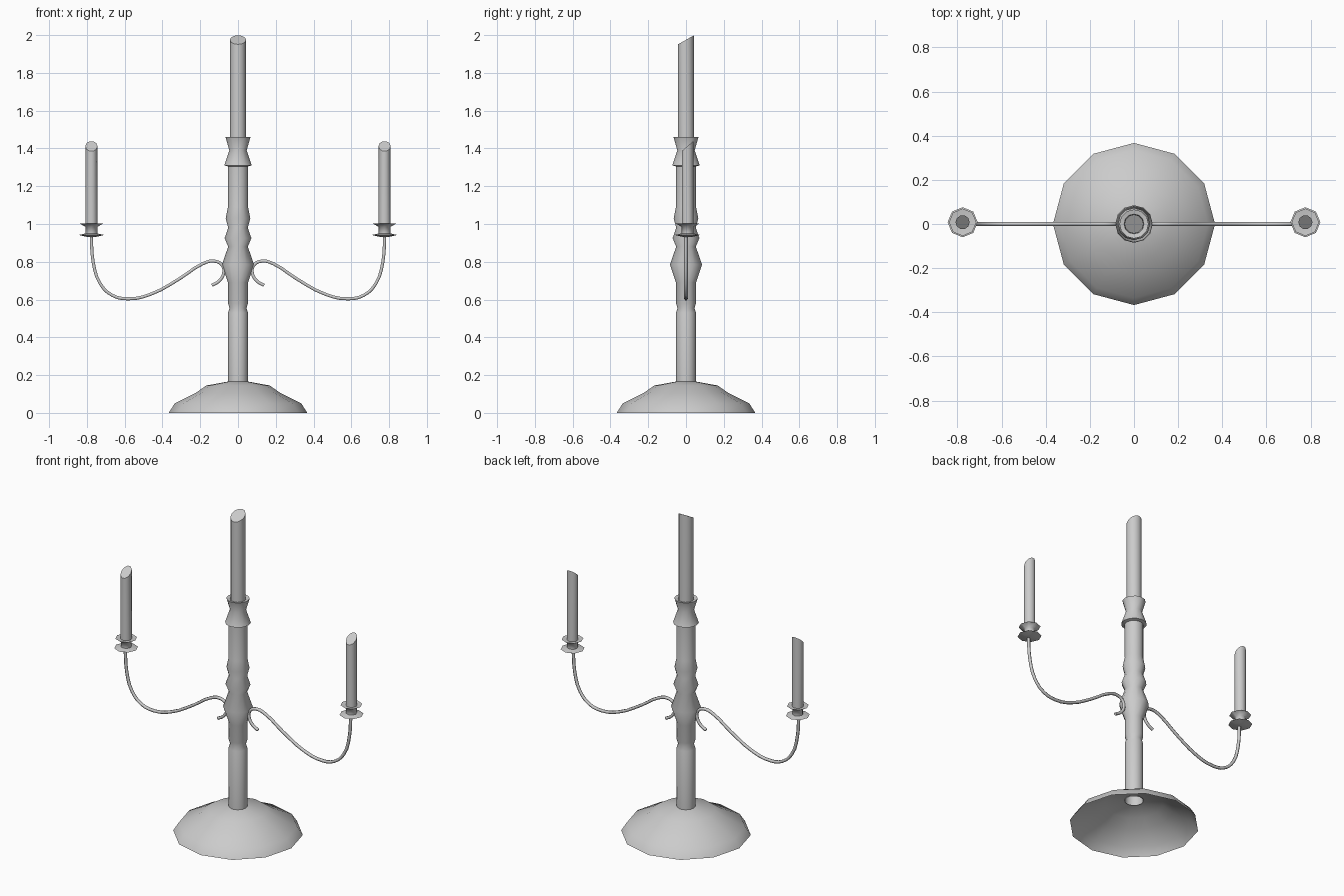
import bpy, bmesh, math

if "Cube" in bpy.data.objects:
    bpy.data.objects.remove(bpy.data.objects["Cube"])


def lathe(name, profile, sides, x=0, y=0, cap_top=False, cap_bottom=False, slant=0, sharp=70):
    """Spin a (radius, z) profile around a vertical axis; slant tilts the last ring."""
    bm = bmesh.new()
    rings = []
    for r, z in profile:
        ring = []
        for i in range(sides):
            a = 2 * math.pi * i / sides
            px, py = r * math.cos(a), r * math.sin(a)
            tilt = slant * py if (r, z) == profile[-1] else 0
            ring.append(bm.verts.new((px + x, py + y, z + tilt)))
        rings.append(ring)
    for low, high in zip(rings, rings[1:]):
        for i in range(sides):
            j = (i + 1) % sides
            bm.faces.new((low[i], low[j], high[j], high[i]))
    if cap_top:
        bm.faces.new(rings[-1])
    if cap_bottom:
        bm.faces.new(rings[0][::-1])
    mesh = bpy.data.meshes.new(name)
    bm.to_mesh(mesh)
    bm.free()
    for p in mesh.polygons:
        p.use_smooth = True
    mesh.set_sharp_from_angle(angle=math.radians(sharp))
    obj = bpy.data.objects.new(name, mesh)
    bpy.context.collection.objects.link(obj)
    return obj


# Open-bottomed foot, twelve sides
lathe("base", [(0.367, 0), (0.335, 0.05), (0.225, 0.105), (0.168, 0.145), (0.053, 0.166)], 12)

# Turned column with the central candle cup
lathe("column", [
    (0.053, 0.16), (0.053, 0.53), (0.045, 0.555), (0.053, 0.58), (0.053, 0.69),
    (0.085, 0.785), (0.052, 0.88), (0.071, 0.925), (0.052, 0.98), (0.065, 1.03),
    (0.053, 1.09), (0.054, 1.305), (0.073, 1.31), (0.046, 1.39), (0.066, 1.46),
    (0.045, 1.455), (0.042, 1.42)], 12)

# Central candle with slanted top
lathe("centre_candle", [(0.043, 1.41), (0.043, 1.975)], 12,
      cap_top=True, cap_bottom=True, slant=0.56, sharp=45)

# Curved arm path on the right side, mirrored for the left
ARM = [(0.138, 0.675), (0.098, 0.70), (0.075, 0.745), (0.086, 0.785), (0.13, 0.804),
       (0.19, 0.788), (0.307, 0.712), (0.465, 0.627), (0.58, 0.604), (0.665, 0.622),
       (0.73, 0.685), (0.767, 0.80), (0.777, 0.94)]


def arm(name, side):
    curve = bpy.data.curves.new(name, 'CURVE')
    curve.dimensions = '3D'
    curve.bevel_depth = 0.0095
    curve.bevel_resolution = 1
    curve.use_fill_caps = True
    curve.resolution_u = 3
    spline = curve.splines.new('BEZIER')
    spline.bezier_points.add(len(ARM) - 1)
    for p, (x, z) in zip(spline.bezier_points, ARM):
        p.co = (side * x, 0, z)
        p.handle_left_type = p.handle_right_type = 'AUTO'
    obj = bpy.data.objects.new(name, curve)
    bpy.context.collection.objects.link(obj)


for label, side in (("left", -1), ("right", 1)):
    cx, cy = side * 0.776, 0.008
    arm(label + "_arm", side)
    # Double drip tray, eight sides
    lathe(label + "_drip_tray", [
        (0.012, 0.93), (0.035, 0.934), (0.068, 0.942), (0.031, 0.95), (0.031, 0.985),
        (0.062, 1.002), (0.03, 0.998)], 8, cx, cy, cap_top=True, cap_bottom=True)
    # Side candle
    lathe(label + "_candle", [(0.032, 0.99), (0.032, 1.412)], 10, cx, cy,
          cap_top=True, slant=0.85, sharp=45)
